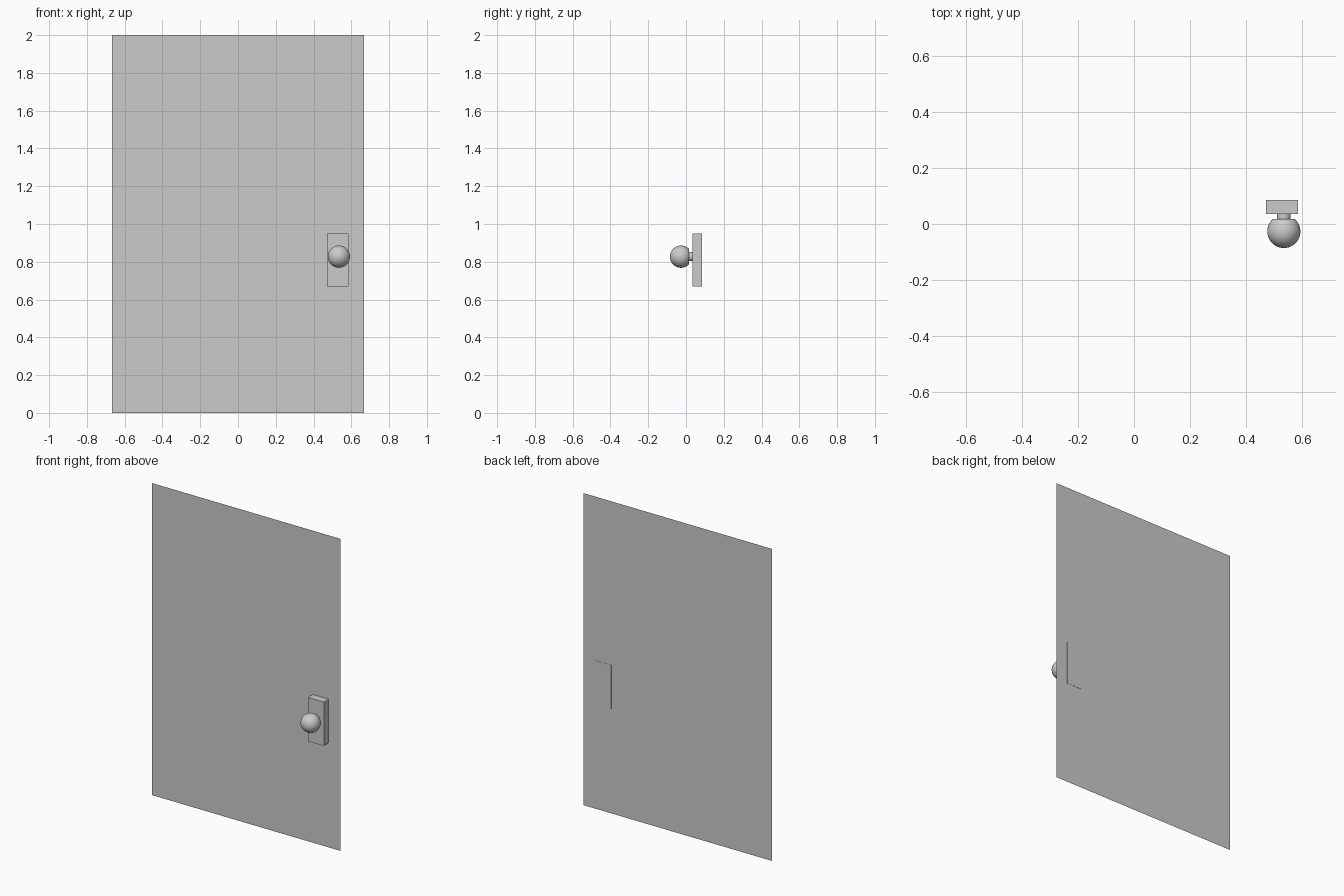
import bpy, bmesh, math
from mathutils import Matrix, Vector

if "Cube" in bpy.data.objects:
    bpy.data.objects.remove(bpy.data.objects["Cube"])


def add_object(name, bm):
    bmesh.ops.recalc_face_normals(bm, faces=bm.faces)
    mesh = bpy.data.meshes.new(name)
    bm.to_mesh(mesh)
    bm.free()
    obj = bpy.data.objects.new(name, mesh)
    bpy.context.collection.objects.link(obj)
    return obj


# Door panel: a single upright sheet
bm = bmesh.new()
corners = [(-0.667, 0), (0.667, 0), (0.667, 2), (-0.667, 2)]
bm.faces.new([bm.verts.new((x, 0.084, z)) for x, z in corners])
add_object("door_panel", bm)

# Backplate: thin block, its back just proud of the panel
bm = bmesh.new()
bmesh.ops.create_cube(bm, size=1)
bmesh.ops.scale(bm, vec=(0.113, 0.0505, 0.281), verts=bm.verts)
bmesh.ops.translate(bm, vec=(0.5275, 0.06, 0.8095), verts=bm.verts)
add_object("knob_backplate", bm)

# Knob: ball cut flat at the back, with a short stem, turned around y
radius, ball_y, flat_y = 0.059, -0.0265, 0.017
end = math.acos((ball_y - flat_y) / radius)
profile = [(radius * math.sin(end * i / 16), ball_y - radius * math.cos(end * i / 16))
           for i in range(17)]
profile += [(0.024, flat_y), (0.024, 0.036)]
bm = bmesh.new()
verts = [bm.verts.new((r, y, 0)) for r, y in profile]
edges = [bm.edges.new(pair) for pair in zip(verts, verts[1:])]
bmesh.ops.spin(bm, geom=verts + edges, cent=(0, 0, 0), axis=(0, 1, 0),
               angle=math.tau, steps=32, use_merge=True)
bmesh.ops.remove_doubles(bm, verts=bm.verts, dist=1e-5)
bmesh.ops.translate(bm, vec=(0.534, 0, 0.827), verts=bm.verts)
knob = add_object("door_knob", bm)
bpy.context.view_layer.objects.active = knob
knob.select_set(True)
bpy.ops.object.shade_smooth_by_angle(angle=math.radians(35))
